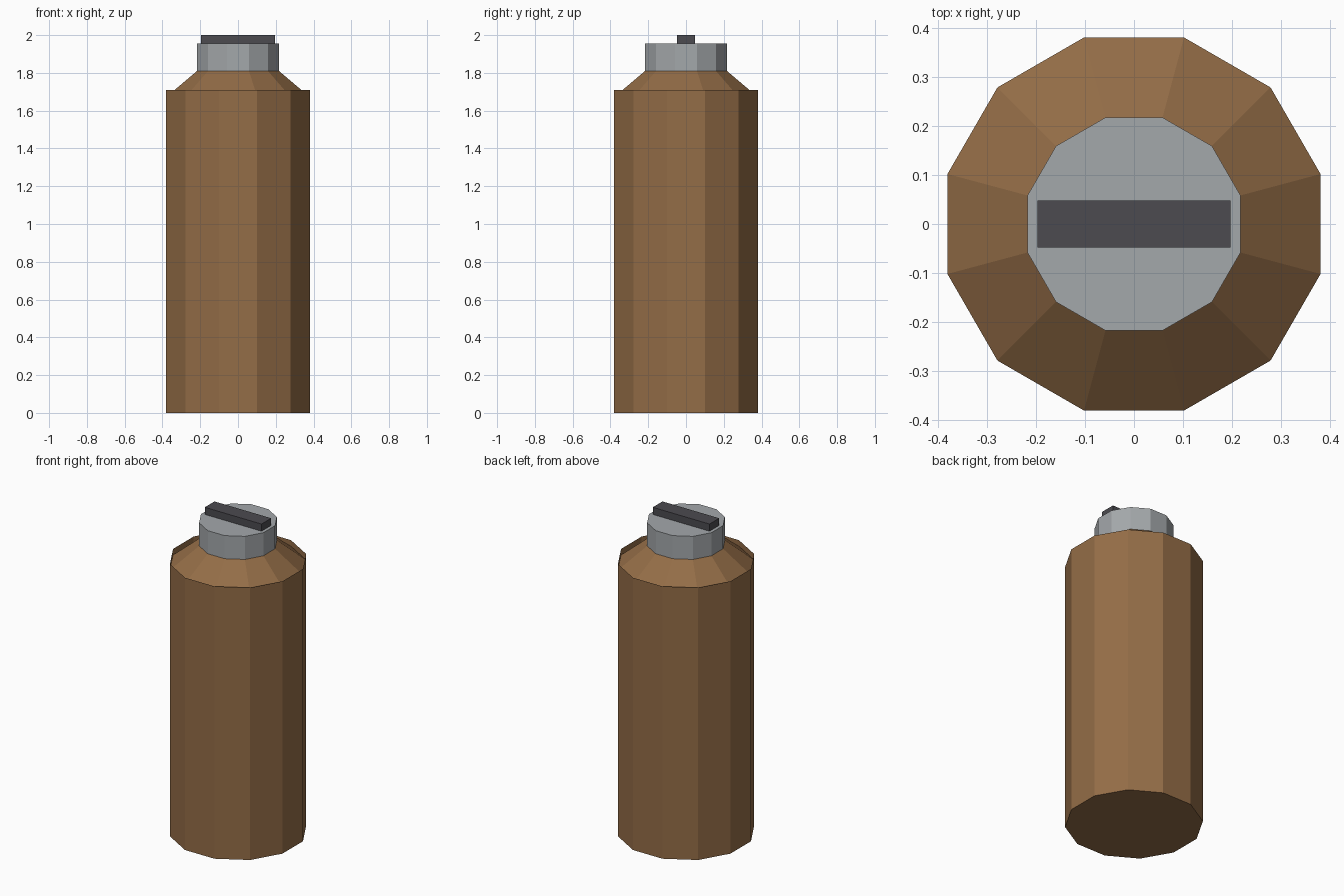
import bpy
import bmesh
import math

SIDES = 12
if "Cube" in bpy.data.objects:
    bpy.data.objects.remove(bpy.data.objects["Cube"], do_unlink=True)


def material(name, rgb):
    mat = bpy.data.materials.new(name)
    mat.use_nodes = True
    mat.diffuse_color = (*rgb, 1)
    mat.node_tree.nodes["Principled BSDF"].inputs["Base Color"].default_value = (*rgb, 1)
    return mat


def add_object(name, bm, mat):
    bmesh.ops.recalc_face_normals(bm, faces=bm.faces)
    mesh = bpy.data.meshes.new(name)
    bm.to_mesh(mesh)
    bm.free()
    mesh.materials.append(mat)
    obj = bpy.data.objects.new(name, mesh)
    bpy.context.collection.objects.link(obj)
    return obj


def lathe(name, profile, mat, cap_bottom=False, cap_top=False):
    """Faceted ring stack; profile holds (flat-to-centre distance, height)."""
    bm = bmesh.new()
    rings = []
    for apothem, z in profile:
        radius = apothem / math.cos(math.pi / SIDES)
        angles = [(i + 0.5) * math.tau / SIDES for i in range(SIDES)]
        rings.append([bm.verts.new((radius * math.cos(a), radius * math.sin(a), z)) for a in angles])
    for low, high in zip(rings, rings[1:]):
        for i in range(SIDES):
            j = (i + 1) % SIDES
            bm.faces.new((low[i], low[j], high[j], high[i]))
    if cap_bottom:
        bm.faces.new(rings[0][::-1])
    if cap_top:
        bm.faces.new(rings[-1])
    return add_object(name, bm, mat)


brown = material("brown", (0.296, 0.153, 0.063))
grey = material("light grey", (0.371, 0.392, 0.407))
dark = material("dark grey", (0.072, 0.070, 0.080))

# Body, open at the top so its rim stands around the sunken shoulder
lathe("body", [(0.38, 0), (0.38, 1.71)], brown, cap_bottom=True)
lathe("shoulder", [(0.38, 1.672), (0.217, 1.81)], brown)

# Screw cap
lathe("cap", [(0.217, 1.81), (0.217, 1.955)], grey, cap_bottom=True, cap_top=True)

# Grip bar across the cap
bm = bmesh.new()
bmesh.ops.create_cube(bm, size=1)
bmesh.ops.scale(bm, vec=(0.394, 0.096, 0.06), verts=bm.verts)
bmesh.ops.translate(bm, vec=(0, 0, 1.97), verts=bm.verts)
add_object("grip_bar", bm, dark)
